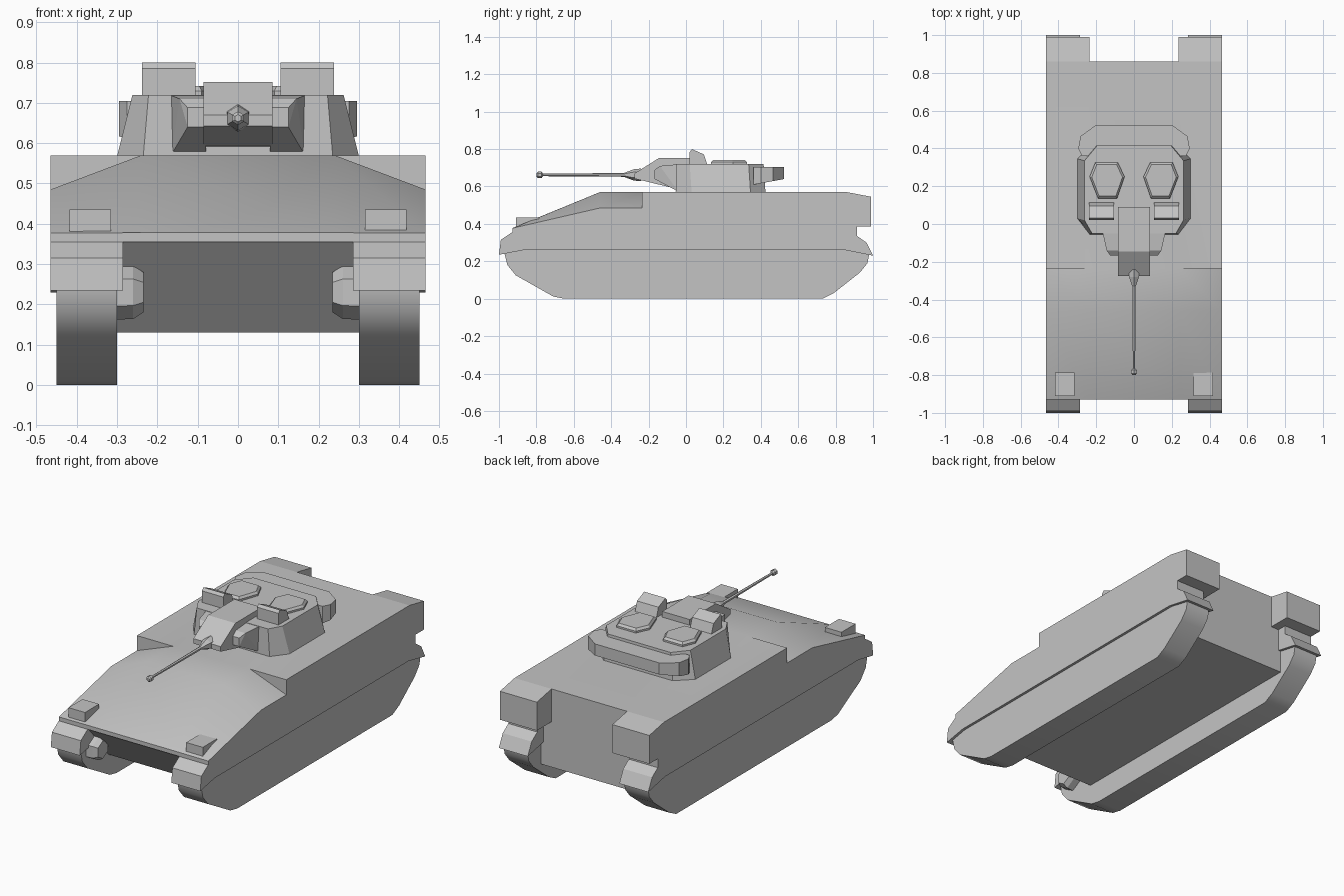
import bpy, bmesh, math
from mathutils import Vector

if "Cube" in bpy.data.objects:
    bpy.data.objects.remove(bpy.data.objects["Cube"])

grey = bpy.data.materials.new("plain grey")
grey.diffuse_color = (0.55, 0.55, 0.55, 1)
grey.use_nodes = True
grey.node_tree.nodes["Principled BSDF"].inputs["Base Color"].default_value = grey.diffuse_color


def finish(bm, name, smooth=False):
    bmesh.ops.remove_doubles(bm, verts=bm.verts, dist=1e-5)
    bmesh.ops.recalc_face_normals(bm, faces=bm.faces)
    me = bpy.data.meshes.new(name)
    bm.to_mesh(me)
    bm.free()
    me.materials.append(grey)
    ob = bpy.data.objects.new(name, me)
    bpy.context.collection.objects.link(ob)
    if smooth:
        bpy.ops.object.select_all(action='DESELECT')
        ob.select_set(True)
        bpy.context.view_layer.objects.active = ob
        bpy.ops.object.shade_smooth_by_angle(angle=math.radians(30))
    return ob


def loft(name, rings, smooth=False):
    """Bridge equal-length closed rings of points and cap both ends."""
    bm = bmesh.new()
    vs = [[bm.verts.new(p) for p in r] for r in rings]
    n = len(vs[0])
    for a, b in zip(vs, vs[1:]):
        for i in range(n):
            j = (i + 1) % n
            bm.faces.new((a[i], a[j], b[j], b[i]))
    bm.faces.new(vs[0])
    bm.faces.new(vs[-1])
    return finish(bm, name, smooth)


def side_profile(name, x0, x1, pts, smooth=False):
    """Extrude a (y, z) outline across x."""
    return loft(name, [[(x, y, z) for y, z in pts] for x in (x0, x1)], smooth)


def solid(name, pts):
    """Convex solid around a few corner points."""
    bm = bmesh.new()
    for p in pts:
        bm.verts.new(p)
    bmesh.ops.convex_hull(bm, input=bm.verts)
    bmesh.ops.dissolve_limit(bm, angle_limit=0.01, verts=bm.verts, edges=bm.edges)
    return finish(bm, name)


def both(half):
    """Close a symmetric (x, y) outline from its right half."""
    return half + [(-x, y) for x, y in reversed(half)]


# upper hull: sections along y with side and centre heights
def section(y, side, centre):
    h = [(0.465, 0.355), (0.465, side), (0.24, centre)]
    return [(x, y, z) for x, z in both(h)]


loft("upper_hull", [section(-0.928, 0.377, 0.378), section(-0.46, 0.485, 0.57),
                    section(-0.235, 0.485, 0.57), section(-0.235, 0.57, 0.57),
                    section(0.86, 0.57, 0.57)], True)

# lower hull between the tracks
side_profile("lower_hull", -0.30, 0.30,
             [(-0.925, 0.356), (-0.72, 0.13), (0.86, 0.13), (0.86, 0.356)])

for s, side in ((1, "right"), (-1, "left")):
    # fender over the track
    side_profile(side + "_fender", s * 0.285, s * 0.465,
                 [(-1.0, 0.235), (-0.99, 0.315), (-0.93, 0.355), (0.86, 0.355),
                  (0.86, 0.39), (0.915, 0.39), (0.915, 0.335), (0.965, 0.30),
                  (1.0, 0.23), (0.85, 0.26), (-0.87, 0.26)])
    # rear stowage box
    side_profile(side + "_rear_box", s * 0.235, s * 0.465,
                 [(0.86, 0.57), (0.99, 0.545), (0.99, 0.385), (0.86, 0.385)])
    # track
    side_profile(side + "_track", s * 0.30, s * 0.45,
                 [(-0.97, 0.27), (-0.97, 0.24), (-0.955, 0.18), (-0.91, 0.125),
                  (-0.71, 0.012), (-0.65, 0.0), (0.73, 0.0), (0.79, 0.03),
                  (0.93, 0.14), (0.97, 0.19), (0.98, 0.24), (0.98, 0.27),
                  (0.85, 0.30), (-0.87, 0.30)], True)
    # final drive housing, six sided and tapered
    rings = []
    for x, r in ((0.31, 0.068), (0.26, 0.066), (0.235, 0.05)):
        rings.append([(s * x, -0.865 + r * math.cos(math.radians(60 * k + 30)),
                       0.23 + r * math.sin(math.radians(60 * k + 30))) for k in range(6)])
    loft(side + "_drive_housing", rings)
    # headlight box on the sloped front
    side_profile(side + "_headlight", s * 0.315, s * 0.418,
                 [(-0.91, 0.38), (-0.91, 0.435), (-0.785, 0.435), (-0.785, 0.38)])
    # cheek beside the gun mount
    solid(side + "_turret_cheek",
          [(s * x, y, z) for x, y, z in
           [(0.165, -0.04, 0.572), (0.165, -0.05, 0.718), (0.08, -0.04, 0.572),
            (0.08, -0.05, 0.718), (0.125, -0.168, 0.64), (0.125, -0.168, 0.688),
            (0.08, -0.168, 0.64), (0.08, -0.168, 0.688), (0.145, -0.14, 0.71),
            (0.08, -0.14, 0.71)]])
    # hatch
    hatch = [(0.05, 0.25), (0.09, 0.135), (0.19, 0.135), (0.235, 0.25),
             (0.205, 0.325), (0.085, 0.325)]
    cx, cy = 0.142, 0.235
    loft(side + "_hatch",
         [[(s * (cx + (x - cx) * k), cy + (y - cy) * k, z) for x, y in hatch]
          for k, z in ((1, 0.715), (1, 0.73), (0.88, 0.742))])
    # sight box
    side_profile(side + "_sight", s * 0.105, s * 0.238,
                 [(0.02, 0.715), (0.02, 0.785), (0.032, 0.80), (0.095, 0.772),
                  (0.115, 0.715)])

# turret body
base = [(0.15, -0.055), (0.235, -0.055), (0.30, 0.03), (0.30, 0.345), (0.215, 0.425)]
roof = [(0.15, -0.05), (0.222, -0.05), (0.262, 0.02), (0.262, 0.335), (0.195, 0.415)]
loft("turret", [[(x, y, 0.568) for x, y in both(base)],
                [(x, y, 0.72) for x, y in both(roof)]])

# rear stowage rack around the turret
rack = both([(0.275, 0.36), (0.295, 0.40), (0.283, 0.465), (0.20, 0.525)])
loft("turret_rack", [[(x, y, 0.61 + (y - 0.36) * 0.18) for x, y in rack],
                     [(x, y, 0.705) for x, y in rack]])

# gun mount
side_profile("gun_mount", -0.085, 0.085,
             [(-0.275, 0.67), (-0.145, 0.752), (0.09, 0.752), (0.09, 0.70),
              (-0.06, 0.59), (-0.275, 0.642)])
side_profile("gun_mount_cover", -0.085, 0.085,
             [(-0.07, 0.59), (0.05, 0.59), (0.05, 0.70), (-0.07, 0.70)])

# six-sided gun barrel with muzzle
steps = [(-0.24, 0.034), (-0.28, 0.03), (-0.325, 0.013), (-0.33, 0.01),
         (-0.765, 0.007), (-0.772, 0.017), (-0.792, 0.017), (-0.80, 0.009)]
loft("gun_barrel", [[(r * math.sin(math.pi * k / 3), y,
                      0.662 + r * math.cos(math.pi * k / 3)) for k in range(6)]
                    for y, r in steps])
